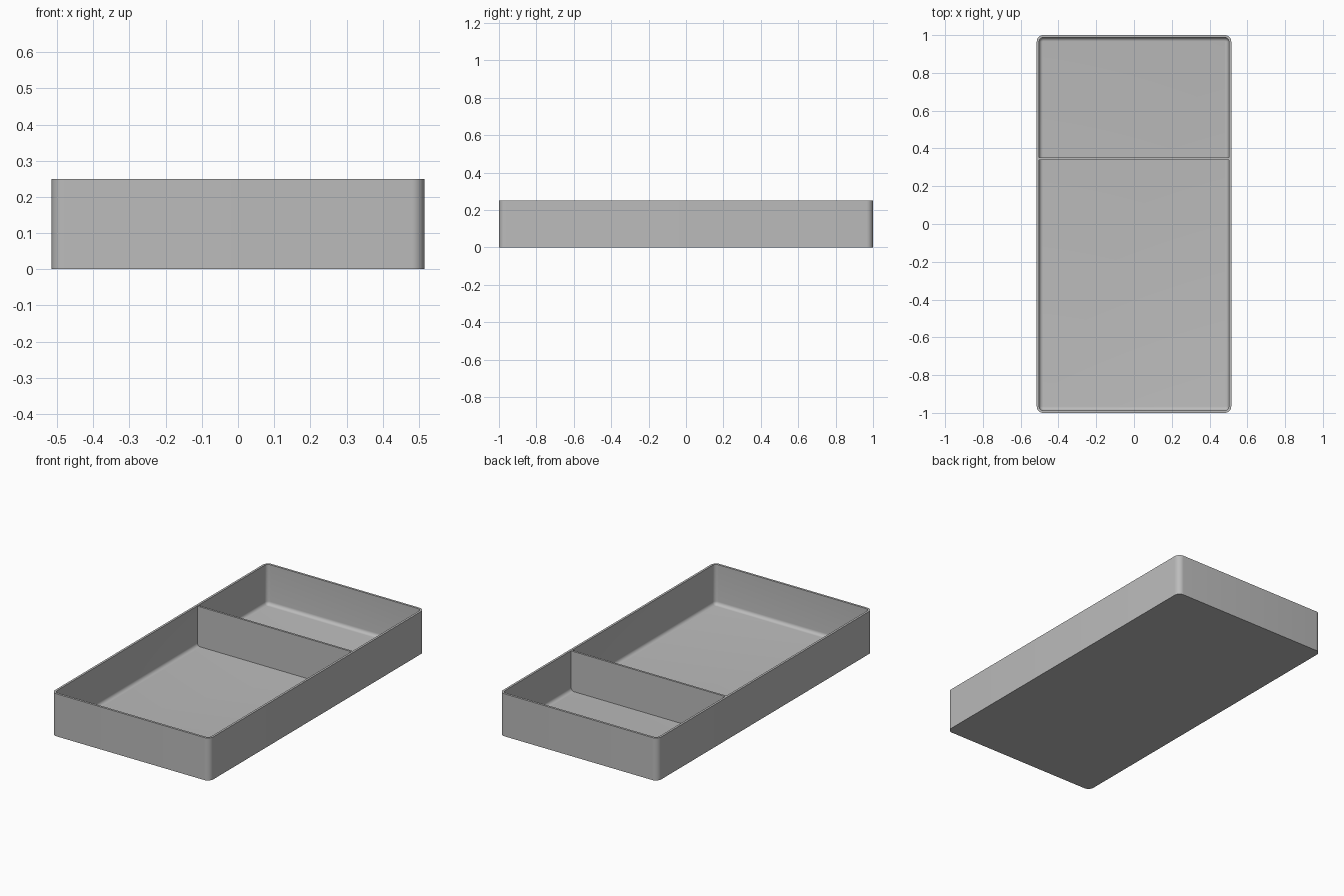
import bpy, bmesh, math

cube = bpy.data.objects.get("Cube")
if cube:
    bpy.data.objects.remove(cube, do_unlink=True)

HALF_X, HALF_Y, HEIGHT = 0.515, 1.0, 0.25
WALL, FLOOR = 0.013, 0.014
CORNER, FILLET = 0.035, 0.02
CORNER_STEPS, FILLET_STEPS = 8, 6

grey = bpy.data.materials.new("plain grey")
grey.use_nodes = True
colour = (0.5, 0.5, 0.5, 1)
grey.diffuse_color = colour
grey.node_tree.nodes["Principled BSDF"].inputs["Base Color"].default_value = colour


def add_object(name, bm):
    bmesh.ops.recalc_face_normals(bm, faces=bm.faces)
    mesh = bpy.data.meshes.new(name)
    bm.to_mesh(mesh)
    bm.free()
    mesh.materials.append(grey)
    obj = bpy.data.objects.new(name, mesh)
    bpy.context.collection.objects.link(obj)
    return obj


def rounded_loop(bm, inset, z):
    """Ring of vertices around a rounded rectangle, inset from the outside."""
    radius = CORNER - inset
    cx, cy = HALF_X - CORNER, HALF_Y - CORNER
    ring = []
    for quarter, (sx, sy) in enumerate([(1, 1), (-1, 1), (-1, -1), (1, -1)]):
        for step in range(CORNER_STEPS + 1):
            a = (quarter + step / CORNER_STEPS) * math.pi / 2
            ring.append(bm.verts.new((sx * cx + radius * math.cos(a),
                                      sy * cy + radius * math.sin(a), z)))
    return ring


# Tray: outside wall, rim, inside wall, then a rounded fillet into the floor
profile = [(0, 0), (0, HEIGHT), (WALL, HEIGHT)]
for step in range(FILLET_STEPS + 1):
    a = step / FILLET_STEPS * math.pi / 2
    profile.append((WALL + FILLET * (1 - math.cos(a)),
                    FLOOR + FILLET * (1 - math.sin(a))))

bm = bmesh.new()
rings = [rounded_loop(bm, inset, z) for inset, z in profile]
for low, high in zip(rings, rings[1:]):
    for i in range(len(low)):
        j = (i + 1) % len(low)
        bm.faces.new((low[i], low[j], high[j], high[i]))
bm.faces.new(rings[0])
bm.faces.new(rings[-1])
tray = add_object("tray", bm)

bpy.ops.object.select_all(action="DESELECT")
tray.select_set(True)
bpy.context.view_layer.objects.active = tray
bpy.ops.object.shade_smooth_by_angle(angle=math.radians(30))

# Divider across the tray, its ends and foot sunk into the walls and floor
bm = bmesh.new()
bmesh.ops.create_cube(bm, size=1)
bottom, top = FLOOR / 2, HEIGHT - 0.001
for v in bm.verts:
    v.co.x *= 2 * (HALF_X - WALL / 2)
    v.co.y = 0.345 + v.co.y * 0.012
    v.co.z = top if v.co.z > 0 else bottom
add_object("divider", bm)
